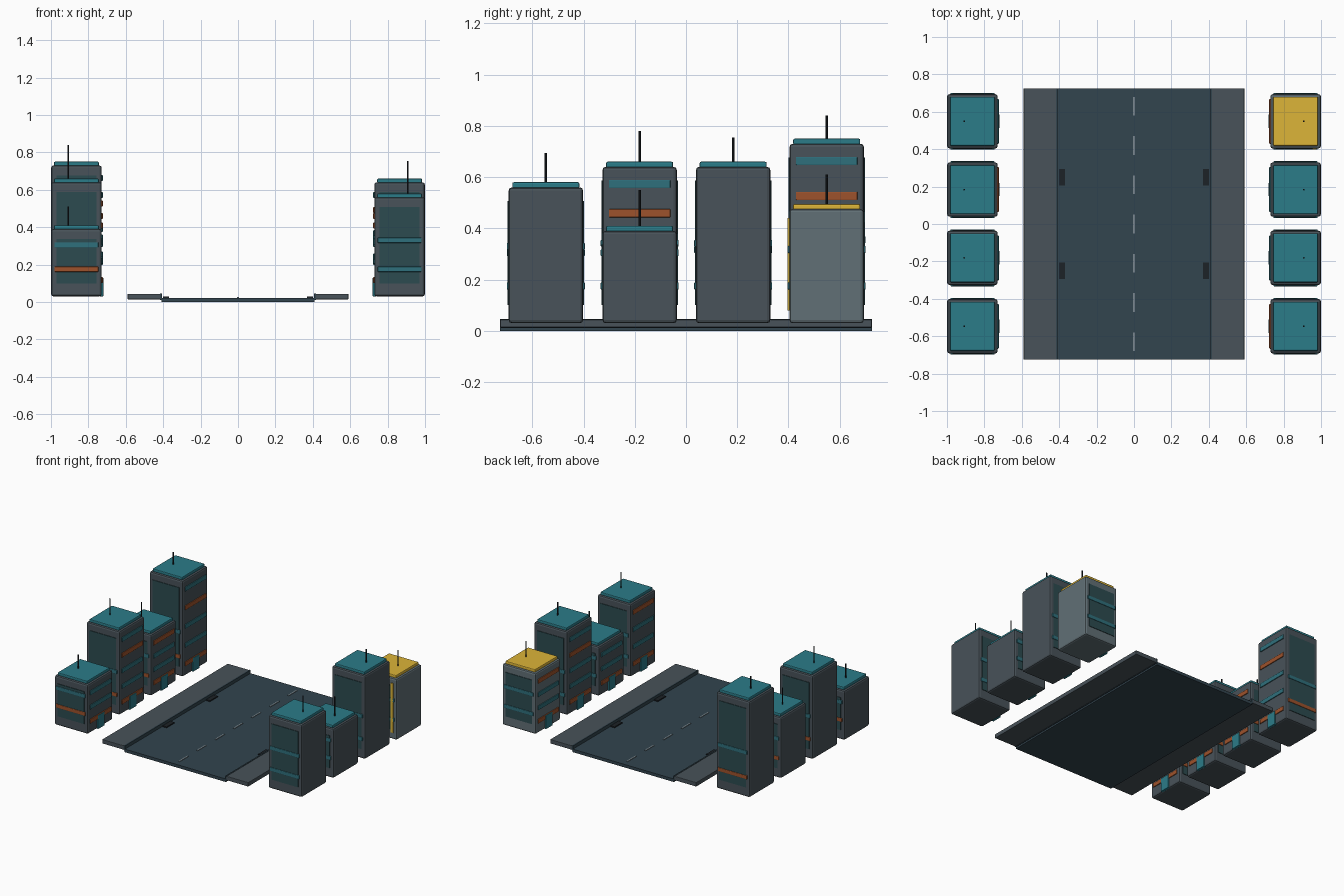
import bpy

if "Cube" in bpy.data.objects:
    bpy.data.objects.remove(bpy.data.objects["Cube"])

COLORS = {
    "wall": (.065, .085, .1), "light_wall": (.12, .16, .18), "teal": (.024, .2, .25),
    "band_teal": (.028, .16, .2), "orange": (.34, .085, .025), "yellow": (.72, .46, .04),
    "asphalt": (.032, .058, .077), "glass": (.025, .07, .08), "dark": (.012, .016, .02),
    "paint": (.2, .25, .28),
}
MATS = {}
for key, c in COLORS.items():
    MATS[key] = bpy.data.materials.new(key)
    MATS[key].diffuse_color = (*c, 1)


def box(name, x, y, z, mat, bevel=0):
    """Box from (min, max) ranges on each axis."""
    bpy.ops.mesh.primitive_cube_add(size=1, location=[sum(r) / 2 for r in (x, y, z)])
    ob = bpy.context.object
    ob.name = name
    ob.scale = [abs(r[1] - r[0]) for r in (x, y, z)]
    bpy.ops.object.transform_apply(location=False, rotation=False, scale=True)
    ob.data.materials.append(MATS[mat])
    if bevel:
        m = ob.modifiers.new("bevel", 'BEVEL')
        m.width, m.segments = bevel, 2
    return ob


def around(c, w):
    return (c - w / 2, c + w / 2)


BASE = .03
CX, WX, WY = .864, .27, .29


def building(side, y, top, floors, antenna, wall="wall", roof="teal"):
    x = side * CX
    box("building_body", around(x, WX), around(y, WY), (BASE, top), wall, .012)
    box("roof_slab", around(x, .24), around(y, .262), (top - .004, top + .02), roof, .006)
    # rooftop antenna
    bpy.ops.mesh.primitive_cylinder_add(vertices=8, radius=.0045, depth=antenna + .01,
                                        location=(side * .908, y, top + .015 + antenna / 2))
    bpy.context.object.name = "antenna"
    bpy.context.object.data.materials.append(MATS["dark"])
    # glazed panels with two bands on both end walls
    for end in (-1, 1):
        fy = y + end * WY / 2
        box("end_glass", around(x, .215), around(fy, .008), (.10, top - .053), "glass")
        for z, mat in ((.175, "orange" if side < 0 else "band_teal"),
                       (.305 + .147 * (top - .39), "band_teal")):
            box("end_band", around(x, .235), around(fy, .014), around(z, .027), mat, .003)
    # floor bands and door on the wall facing the road
    fx = side * (CX - WX / 2)
    low, high = .117, top - .067
    for i in range(floors):
        z = low + (high - low) * i / (floors - 1)
        box("floor_band", around(fx, .012), around(y, .24), around(z, .032),
            "band_teal" if i % 3 else "orange", .003)
    box("door", around(fx, .018), around(y, .075), (BASE, .13), "teal", .003)


# left row, then right row, front to back
building(-1, -.547, .39, 3, .10)
building(-1, -.181, .64, 5, .12)
building(-1, .184, .475, 4, .12)
building(-1, .549, .73, 5, .09)
building(1, -.547, .56, 4, .115)
building(1, -.181, .39, 3, .14)
building(1, .184, .64, 5, .095)
building(1, .549, .475, 4, .115, "light_wall", "yellow")
# yellow trim on the light building
box("vertical_trim", (.955, .975), around(.403, .012), (.08, .44), "yellow")

# road, pavements and kerbs
LEN = (-.725, .725)
box("road", (-.41, .41), LEN, (0, .022), "asphalt")
for s in (-1, 1):
    box("pavement", around(s * .502, .176), LEN, (.014, .044), "wall", .003)
    box("kerb", around(s * .411, .01), LEN, (.012, .046), "asphalt")
    for y in (-.25, .25):
        box("drain_grate", around(s * .386, .032), around(y, .09), (.02, .03), "dark")

# centre lane dashes
for i in range(7):
    box("lane_dash", around(0, .01), around((i - 3) * .21, .1), (.02, .026), "paint")

for m in bpy.data.materials:
    if m.users and not m.is_grease_pencil:
        m.use_nodes = True
        m.node_tree.nodes["Principled BSDF"].inputs["Base Color"].default_value = m.diffuse_color
